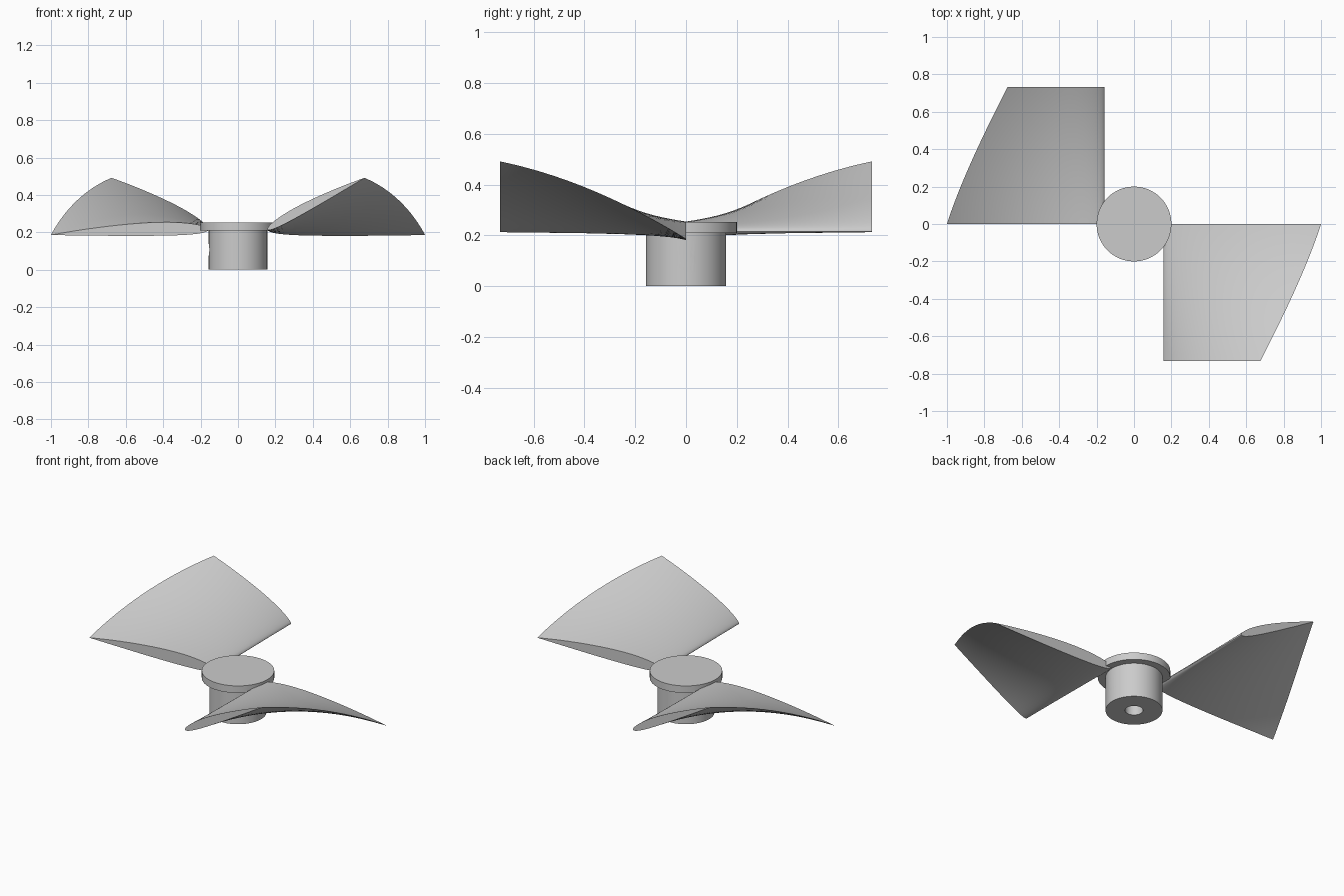
import bpy, bmesh, math
from mathutils import Matrix

old = bpy.data.objects.get("Cube")
if old:
    bpy.data.objects.remove(old, do_unlink=True)

grey = bpy.data.materials.new("light_grey")
grey.use_nodes = True
COLOUR = (0.6, 0.6, 0.6, 1)
grey.diffuse_color = COLOUR
grey.node_tree.nodes["Principled BSDF"].inputs["Base Color"].default_value = COLOUR


def finish(name, bm):
    bmesh.ops.recalc_face_normals(bm, faces=bm.faces)
    mesh = bpy.data.meshes.new(name)
    bm.to_mesh(mesh)
    bm.free()
    mesh.materials.append(grey)
    obj = bpy.data.objects.new(name, mesh)
    bpy.context.collection.objects.link(obj)
    return obj


def smooth(obj):
    bpy.ops.object.select_all(action='DESELECT')
    obj.select_set(True)
    bpy.context.view_layer.objects.active = obj
    bpy.ops.object.shade_smooth_by_angle(angle=math.radians(35))


def cylinder(name, radius, bottom, top, sides=64, turn=None):
    bm = bmesh.new()
    place = Matrix.Translation((0, 0, (bottom + top) / 2))
    bmesh.ops.create_cone(bm, cap_ends=True, segments=sides, radius1=radius,
                          radius2=radius, depth=top - bottom, matrix=place)
    if turn:
        bm.transform(turn)
    return finish(name, bm)


# Hub with a shaft bore and a screw hole on each side
hub = cylinder("hub", 0.157, 0, 0.212)
cutters = [cylinder("bore_cutter", 0.05, -0.1, 0.2, 32)]
for side, sign in (("left", 1), ("right", -1)):
    aim = Matrix.Translation((0, 0, 0.107)) @ Matrix.Rotation(sign * math.pi / 2, 4, 'Y')
    cutters.append(cylinder(side + "_screw_cutter", 0.033, 0.07, 0.3, 32, aim))
for cutter in cutters:
    cutter.hide_render = True
    cutter.hide_set(True)
    cut = hub.modifiers.new(cutter.name, 'BOOLEAN')
    cut.operation = 'DIFFERENCE'
    cut.solver = 'EXACT'
    cut.object = cutter
bpy.context.view_layer.update()
cut_mesh = bpy.data.meshes.new_from_object(
    hub.evaluated_get(bpy.context.evaluated_depsgraph_get()))
hub.modifiers.clear()
hub.data = cut_mesh
for cutter in cutters:
    bpy.data.objects.remove(cutter, do_unlink=True)
smooth(hub)

# Hub cap
smooth(cylinder("hub_cap", 0.2, 0.21, 0.253))


# Blade section: thin cambered wing profile of unit chord
def wing_profile(thickness=0.085, camber=0.015, peak=0.4, steps=24):
    upper, lower = [], []
    for i in range(steps + 1):
        t = (1 - math.cos(math.pi * i / steps)) / 2
        half = 5 * thickness * (0.2969 * math.sqrt(t) - 0.126 * t - 0.3516 * t**2
                                + 0.2843 * t**3 - 0.1036 * t**4)
        span = peak if t < peak else 1 - peak
        mid = camber * (1 - ((t - peak) / span) ** 2)
        upper.append((t, mid + half))
        lower.append((t, mid - half))
    return upper + lower[-2:0:-1]


# Blades: the section tapers and twists from the mid line to the far end
def blade(name, angle, rows=24):
    bm = bmesh.new()
    rings = []
    for r in range(rows + 1):
        f = r / rows
        chord = 0.844 + (0.588 - 0.844) * f
        twist = math.radians(-2 + 30 * f)
        c, s = chord * math.cos(twist), chord * math.sin(twist)
        rings.append([bm.verts.new((0.157 + u * c - v * s, -0.733 * f,
                                    0.215 + u * s + v * c))
                      for u, v in wing_profile()])
    for a, b in zip(rings, rings[1:]):
        for i in range(len(a)):
            j = (i + 1) % len(a)
            bm.faces.new((a[i], a[j], b[j], b[i]))
    bm.faces.new(rings[0])
    bm.faces.new(rings[-1])
    bm.transform(Matrix.Rotation(angle, 4, 'Z'))
    smooth(finish(name, bm))


blade("left_blade", 0)
blade("right_blade", math.pi)
